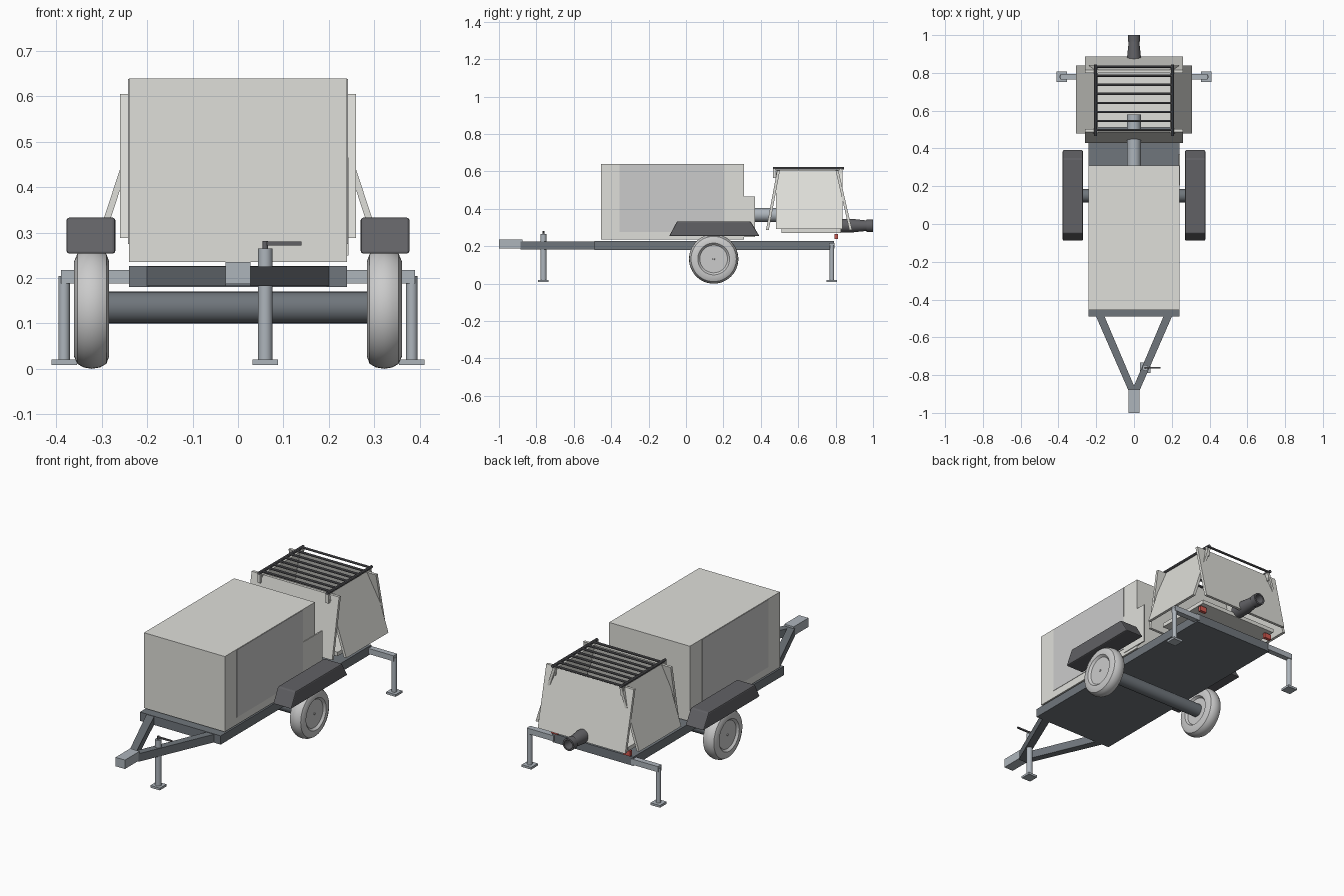
import bpy, bmesh, math
from mathutils import Vector

if "Cube" in bpy.data.objects:
    bpy.data.objects.remove(bpy.data.objects["Cube"])


def material(name, r, g, b):
    m = bpy.data.materials.new(name)
    m.diffuse_color = (r, g, b, 1)
    m.use_nodes = True
    m.node_tree.nodes["Principled BSDF"].inputs["Base Color"].default_value = m.diffuse_color
    return m


CREAM = material("cream_paint", 0.74, 0.74, 0.70)
PANEL = material("panel_grey", 0.60, 0.60, 0.61)
FRAME = material("dark_frame", 0.16, 0.18, 0.20)
BLACK = material("black_plastic", 0.12, 0.12, 0.13)
STEEL = material("steel", 0.42, 0.46, 0.50)
TYRE = material("pale_tyre", 0.78, 0.78, 0.78)
RED = material("red_lamp", 0.65, 0.10, 0.08)


def make(name, verts, faces, mat, smooth=False):
    me = bpy.data.meshes.new(name)
    bm = bmesh.new()
    vs = [bm.verts.new(v) for v in verts]
    for f in faces:
        bm.faces.new([vs[i] for i in f])
    bmesh.ops.recalc_face_normals(bm, faces=bm.faces)
    bm.to_mesh(me)
    bm.free()
    ob = bpy.data.objects.new(name, me)
    bpy.context.collection.objects.link(ob)
    me.materials.append(mat)
    if smooth:
        bpy.ops.object.select_all(action='DESELECT')
        ob.select_set(True)
        bpy.context.view_layer.objects.active = ob
        bpy.ops.object.shade_smooth_by_angle(angle=math.radians(35))
    return ob


def prism(name, loop, offset, mat):
    """Extrude a planar loop of points along an offset vector."""
    n, d = len(loop), Vector(offset)
    pts = [Vector(p) for p in loop]
    faces = [list(range(n)), list(range(n, 2 * n))]
    faces += [(i, (i + 1) % n, n + (i + 1) % n, n + i) for i in range(n)]
    return make(name, pts + [p + d for p in pts], faces, mat)


def box(name, x0, x1, y0, y1, z0, z1, mat):
    loop = [(x0, y0, z0), (x1, y0, z0), (x1, y1, z0), (x0, y1, z0)]
    return prism(name, loop, (0, 0, z1 - z0), mat)


def lathe(name, start, axis, profile, mat, n=32):
    """Spin (distance, radius) pairs around an axis from start."""
    a = Vector(axis).normalized()
    u = a.orthogonal().normalized()
    v = a.cross(u)
    verts, faces = [], []
    for d, r in profile:
        for i in range(n):
            t = 2 * math.pi * i / n
            verts.append(Vector(start) + a * d + (u * math.cos(t) + v * math.sin(t)) * r)
    m = len(profile)
    for k in range(m - 1):
        for i in range(n):
            j = (i + 1) % n
            faces.append((k * n + i, k * n + j, (k + 1) * n + j, (k + 1) * n + i))
    faces += [list(range(n)), list(range((m - 1) * n, m * n))]
    return make(name, verts, faces, mat, True)


def rod(name, p, q, r, mat, n=24):
    d = Vector(q) - Vector(p)
    return lathe(name, p, d, [(0, r), (d.length, r)], mat, n)


# Chassis, A-shaped drawbar and coupling
box("chassis", -0.24, 0.24, -0.49, 0.79, 0.18, 0.227, FRAME)
for s, side in ((1, "right"), (-1, "left")):
    prism("drawbar_" + side, [(s * 0.205, -0.48, 0.182), (s * 0.16, -0.48, 0.182),
          (-s * 0.012, -0.885, 0.182), (s * 0.028, -0.885, 0.182)], (0, 0, 0.043), FRAME)
box("coupling", -0.028, 0.028, -1.0, -0.875, 0.187, 0.235, STEEL)

# Front jack with crank
rod("jack_tube", (0.06, -0.762, 0.015), (0.06, -0.762, 0.265), 0.016, STEEL)
rod("jack_spindle", (0.06, -0.762, 0.26), (0.06, -0.762, 0.282), 0.006, BLACK, 12)
box("jack_crank", 0.06, 0.14, -0.766, -0.758, 0.272, 0.28, BLACK)
box("jack_foot", 0.032, 0.088, -0.79, -0.734, 0.008, 0.02, STEEL)

# Engine housing with side panels
box("housing", -0.24, 0.24, -0.455, 0.31, 0.235, 0.64, CREAM)
for s, side in ((1, "right"), (-1, "left")):
    x0, x1 = sorted((s * 0.236, s * 0.242))
    box("side_panel_" + side, x0, x1, -0.355, 0.205, 0.275, 0.638, PANEL)
box("rear_side_plate", 0.236, 0.243, 0.205, 0.37, 0.25, 0.465, CREAM)

# Feed tube into the hopper
rod("feed_tube", (0, 0.29, 0.368), (0, 0.58, 0.368), 0.037, STEEL)

# Hopper: four tilted plates and a floor
T = 0.015
for name, yt, yb, t in (("front", 0.487, 0.428, T), ("rear", 0.815, 0.888, -T)):
    prism("hopper_plate_" + name, [(-0.26, yt, 0.605), (-0.26, yt + t, 0.605),
          (-0.26, yb + t, 0.288), (-0.26, yb, 0.288)], (0.52, 0, 0), CREAM)
for s, side in ((1, "right"), (-1, "left")):
    prism("hopper_side_" + side, [(s * 0.205, 0.48, 0.608), (s * 0.19, 0.48, 0.608),
          (s * 0.293, 0.48, 0.293), (s * 0.308, 0.48, 0.293)], (0, 0.358, 0), CREAM)
box("hopper_floor", -0.235, 0.235, 0.51, 0.83, 0.272, 0.293, CREAM)

# Grate over the hopper, with locating tabs
for s in (1, -1):
    x = s * 0.203
    rod("grate_rail", (x, 0.465, 0.617), (x, 0.845, 0.617), 0.008, BLACK, 10)
    for y in (0.472, 0.828):
        box("grate_tab", x - 0.008, x + 0.008, y - 0.006, y + 0.006, 0.565, 0.614, CREAM)
for i in range(8):
    y = 0.497 + i * 0.048
    rod("grate_bar", (-0.203, y, 0.617), (0.203, y, 0.617), 0.006, BLACK, 10)

# Outlet nozzle with flared, hollow end
lathe("outlet_nozzle", (0, 0.82, 0.31), (0, 1, 0),
      [(0, 0.036), (0.07, 0.036), (0.145, 0.028), (0.145, 0.033), (0.18, 0.033),
       (0.18, 0.024), (0.13, 0.022)], BLACK)

# Axle, wheels and fenders
rod("axle", (-0.3, 0.15, 0.135), (0.3, 0.15, 0.135), 0.035, FRAME)
tyre = [(0.012, 0.004), (0.012, 0.072), (0.0, 0.08), (0.0, 0.105), (0.006, 0.121),
        (0.02, 0.129), (0.038, 0.132), (0.056, 0.129), (0.07, 0.121), (0.077, 0.105),
        (0.077, 0.085), (0.066, 0.074), (0.066, 0.006), (0.07, 0.005)]
for s, side in ((1, "right"), (-1, "left")):
    lathe("wheel_" + side, (s * 0.284, 0.148, 0.132), (s, 0, 0), tyre, TYRE, 48)
    fender = prism("fender_" + side, [(s * 0.27, -0.09, 0.254), (s * 0.27, 0.393, 0.254),
                   (s * 0.27, 0.345, 0.333), (s * 0.27, -0.048, 0.333)],
                   (s * 0.108, 0, 0), BLACK)
    bev = fender.modifiers.new("edge", 'BEVEL')
    bev.width, bev.segments = 0.006, 2

# Rear outriggers and tail lamps
for s, side in ((1, "right"), (-1, "left")):
    x0, x1 = sorted((s * 0.23, s * 0.39))
    box("outrigger_arm_" + side, x0, x1, 0.765, 0.795, 0.188, 0.218, STEEL)
    x = s * 0.383
    rod("outrigger_leg_" + side, (x, 0.78, 0.015), (x, 0.78, 0.205), 0.0125, STEEL)
    box("outrigger_foot_" + side, x - 0.028, x + 0.028, 0.752, 0.808, 0.008, 0.02, STEEL)
    x = s * 0.215
    box("tail_lamp_" + side, x - 0.02, x + 0.02, 0.795, 0.812, 0.238, 0.266, RED)
